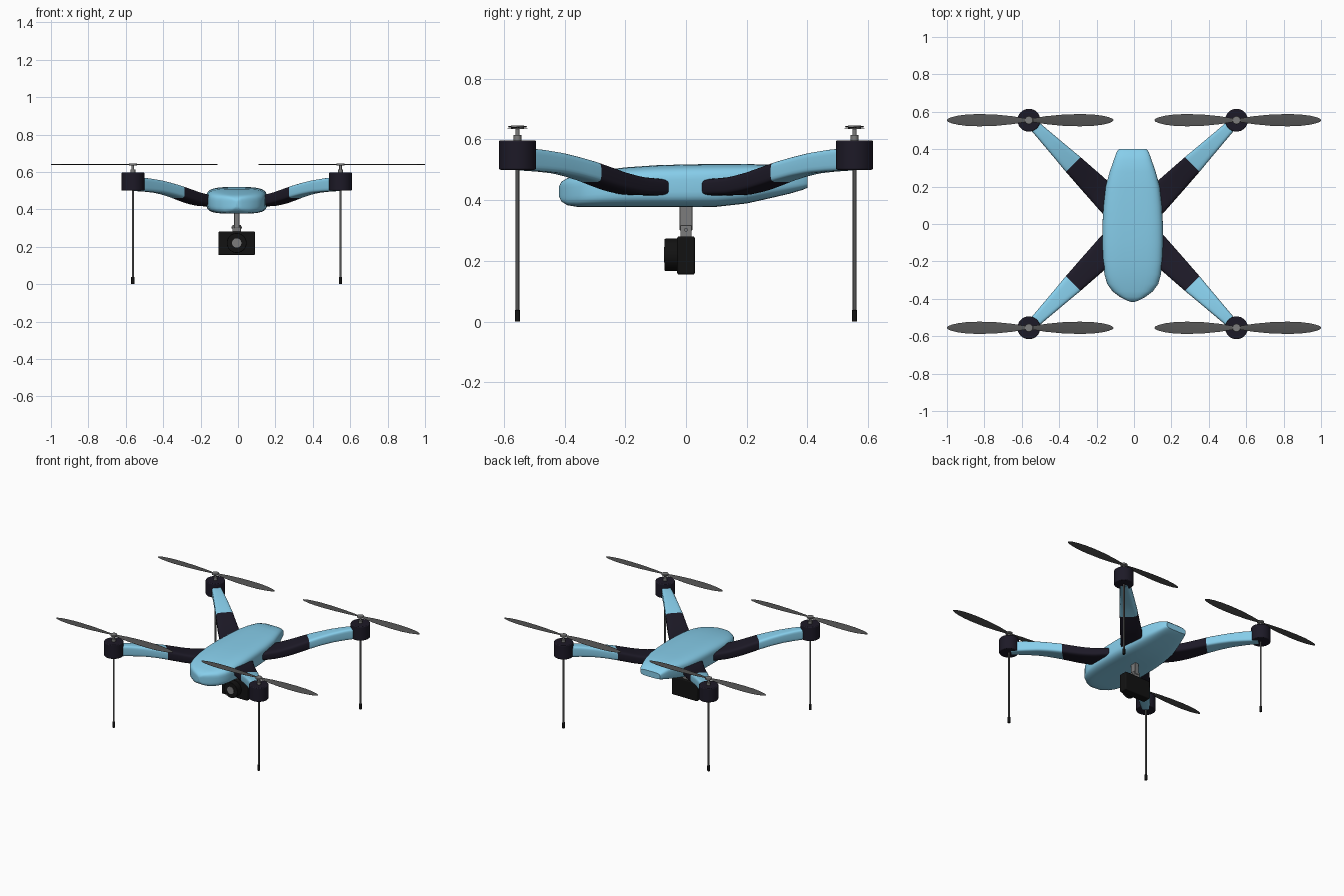
import bpy, bmesh, math
from mathutils import Vector, Matrix

if "Cube" in bpy.data.objects:
    bpy.data.objects.remove(bpy.data.objects["Cube"])

CX = -0.007   # motor/body centre line
R = 0.555     # motor offset in x and y


def mat(name, c):
    m = bpy.data.materials.new(name)
    m.diffuse_color = (*c, 1)
    m.use_nodes = True
    m.node_tree.nodes["Principled BSDF"].inputs["Base Color"].default_value = m.diffuse_color
    return m


BLUE = mat("sky_blue", (0.242, 0.617, 0.831))
NAVY = mat("dark_navy", (0.012, 0.01, 0.02))
BLACK = mat("black", (0.006, 0.006, 0.006))
DARK = mat("dark_grey", (0.09, 0.09, 0.09))
GREY = mat("mid_grey", (0.2, 0.2, 0.2))


def finish(ob, m, bevel=0, angle=35):
    ob.data.materials.append(m)
    if bevel:
        b = ob.modifiers.new("bevel", 'BEVEL')
        b.width, b.segments = bevel, 3
        b.limit_method = 'ANGLE'
    bpy.ops.object.select_all(action='DESELECT')
    ob.select_set(True)
    bpy.context.view_layer.objects.active = ob
    bpy.ops.object.shade_smooth_by_angle(angle=math.radians(angle))
    return ob


def from_bm(name, bm, m, bevel=0, angle=35):
    bmesh.ops.recalc_face_normals(bm, faces=bm.faces)
    me = bpy.data.meshes.new(name)
    bm.to_mesh(me)
    bm.free()
    ob = bpy.data.objects.new(name, me)
    bpy.context.collection.objects.link(ob)
    return finish(ob, m, bevel, angle)


def cyl(name, loc, r, h, m, axis='Z', seg=32, bevel=0):
    rot = (math.pi / 2, 0, 0) if axis == 'Y' else (0, math.pi / 2, 0) if axis == 'X' else (0, 0, 0)
    bpy.ops.mesh.primitive_cylinder_add(vertices=seg, radius=r, depth=h, location=loc, rotation=rot)
    ob = bpy.context.object
    ob.name = name
    return finish(ob, m, bevel)


def box(name, loc, size, m, bevel=0.005):
    bm = bmesh.new()
    bmesh.ops.create_cube(bm, size=1, matrix=Matrix.Translation(loc) @ Matrix.Diagonal((*size, 1)))
    return from_bm(name, bm, m, bevel)


def loft(name, rings, m, bevel=0, angle=35):
    bm = bmesh.new()
    loops = [[bm.verts.new(p) for p in ring] for ring in rings]
    n = len(loops[0])
    for a, b in zip(loops, loops[1:]):
        for i in range(n):
            bm.faces.new((a[i], a[(i + 1) % n], b[(i + 1) % n], b[i]))
    bm.faces.new(loops[0])
    bm.faces.new(loops[-1])
    return from_bm(name, bm, m, bevel, angle)


def oval(n, power):
    def s(v):
        return math.copysign(abs(v) ** (2 / power), v)
    return [(s(math.cos(t)), s(math.sin(t))) for t in (2 * math.pi * (i + .5) / n for i in range(n))]


def lerp(rows, t):
    for a, b in zip(rows, rows[1:]):
        if t <= b[0]:
            k = max(0, (t - a[0]) / (b[0] - a[0]))
            return [p + (q - p) * k for p, q in zip(a[1:], b[1:])]
    return rows[-1][1:]


# body shell: y, half width, bottom z, top z
stations = [(-0.418, 0.006, 0.412, 0.445), (-0.41, 0.03, 0.395, 0.461), (-0.39, 0.068, 0.383, 0.473),
            (-0.36, 0.108, 0.378, 0.481), (-0.32, 0.137, 0.377, 0.49), (-0.27, 0.151, 0.377, 0.499),
            (-0.2, 0.16, 0.377, 0.508), (-0.1, 0.163, 0.377, 0.515), (0.0, 0.162, 0.377, 0.518),
            (0.1, 0.156, 0.378, 0.519), (0.2, 0.145, 0.389, 0.519), (0.28, 0.123, 0.407, 0.517),
            (0.34, 0.102, 0.421, 0.511), (0.385, 0.086, 0.434, 0.495), (0.4, 0.074, 0.441, 0.482)]
prof = oval(40, 4)
loft("body_shell", [[(CX + w * u, y, (b + t) / 2 + (t - b) / 2 * v) for u, v in prof]
                    for y, w, b, t in stations], BLUE, angle=45)

# arm path: diagonal distance, half width, centre z, half height
ARM = [(0.08, 0.078, 0.442, 0.027), (0.17, 0.074, 0.443, 0.028), (0.25, 0.069, 0.447, 0.03),
       (0.33, 0.064, 0.461, 0.032), (0.40, 0.059, 0.479, 0.033), (0.46, 0.055, 0.495, 0.033),
       (0.53, 0.048, 0.51, 0.033), (0.60, 0.042, 0.522, 0.034), (0.68, 0.035, 0.53, 0.036),
       (0.77, 0.028, 0.535, 0.037)]
arm_prof = oval(24, 5)


def arm(name, d0, d1, sx, sy, m):
    out = Vector((sx, sy, 0)).normalized()
    side = Vector((-out.y, out.x, 0))
    rings = []
    for i in range(15):
        d = d0 + (d1 - d0) * i / 14
        w, z, h = lerp(ARM, d)
        c = out * d + Vector((CX, 0, z))
        rings.append([c + side * w * u + Vector((0, 0, h * v)) for u, v in arm_prof])
    loft(name, rings, m)


def propeller(name, x, y):
    # two twisted blades, thin lens section
    outline = [(0, 0.008), (0.08, 0.013), (0.2, 0.022), (0.4, 0.031), (0.6, 0.034), (0.75, 0.032),
               (0.87, 0.025), (0.95, 0.016), (0.985, 0.009), (1, 0.002)]
    for s, length in ((-1, 0.438), (1, 0.452)):
        rings = []
        for t, w in outline:
            a = s * 0.13 * (1 - 0.6 * t)
            ring = []
            for u, v in oval(12, 2):
                p, q = w * u, 0.002 * v
                ring.append((x + s * t * length, y + p * math.cos(a) - q * math.sin(a),
                             0.64 + p * math.sin(a) + q * math.cos(a)))
            rings.append(ring)
        loft(f"{name}_blade_{'left' if s < 0 else 'right'}", rings, DARK)
    cyl(name + "_hub", (x, y, 0.64), 0.022, 0.012, GREY, bevel=0.003)
    cyl(name + "_shaft", (x, y, 0.615), 0.007, 0.045, GREY, seg=16)
    cyl(name + "_collar", (x, y, 0.603), 0.013, 0.022, GREY, seg=16)


# four corners: arm, motor, propeller, landing leg
for sx, sy in ((-1, -1), (1, -1), (-1, 1), (1, 1)):
    tag = ("front_" if sy < 0 else "back_") + ("left" if sx < 0 else "right")
    x, y = CX + sx * R, sy * R
    arm(tag + "_arm_inner", 0.08, 0.45, sx, sy, NAVY)
    arm(tag + "_arm_outer", 0.45, 0.77, sx, sy, BLUE)
    cyl(tag + "_motor", (x, y, 0.5485), 0.061, 0.097, NAVY, bevel=0.005)
    propeller(tag + "_propeller", x, y)
    cyl(tag + "_leg", (x, y, 0.27), 0.006, 0.48, DARK, seg=16)
    cyl(tag + "_foot", (x, y, 0.019), 0.009, 0.038, BLACK, seg=16, bevel=0.002)

# camera and its gimbal
box("gimbal_post", (CX, 0, 0.345), (0.028, 0.042, 0.09), GREY, 0.003)
box("gimbal_bracket", (CX, 0, 0.297), (0.046, 0.036, 0.04), GREY, 0.003)
cyl("gimbal_bolt", (CX, 0, 0.303), 0.006, 0.056, GREY, 'X', 16)
box("camera_body", (CX, 0, 0.218), (0.196, 0.058, 0.126), BLACK, 0.006)
cyl("camera_lens_barrel", (CX, -0.045, 0.22), 0.053, 0.052, BLACK, 'Y', 40, 0.003)
cyl("camera_lens", (CX, -0.07, 0.22), 0.025, 0.006, GREY, 'Y', 32)
